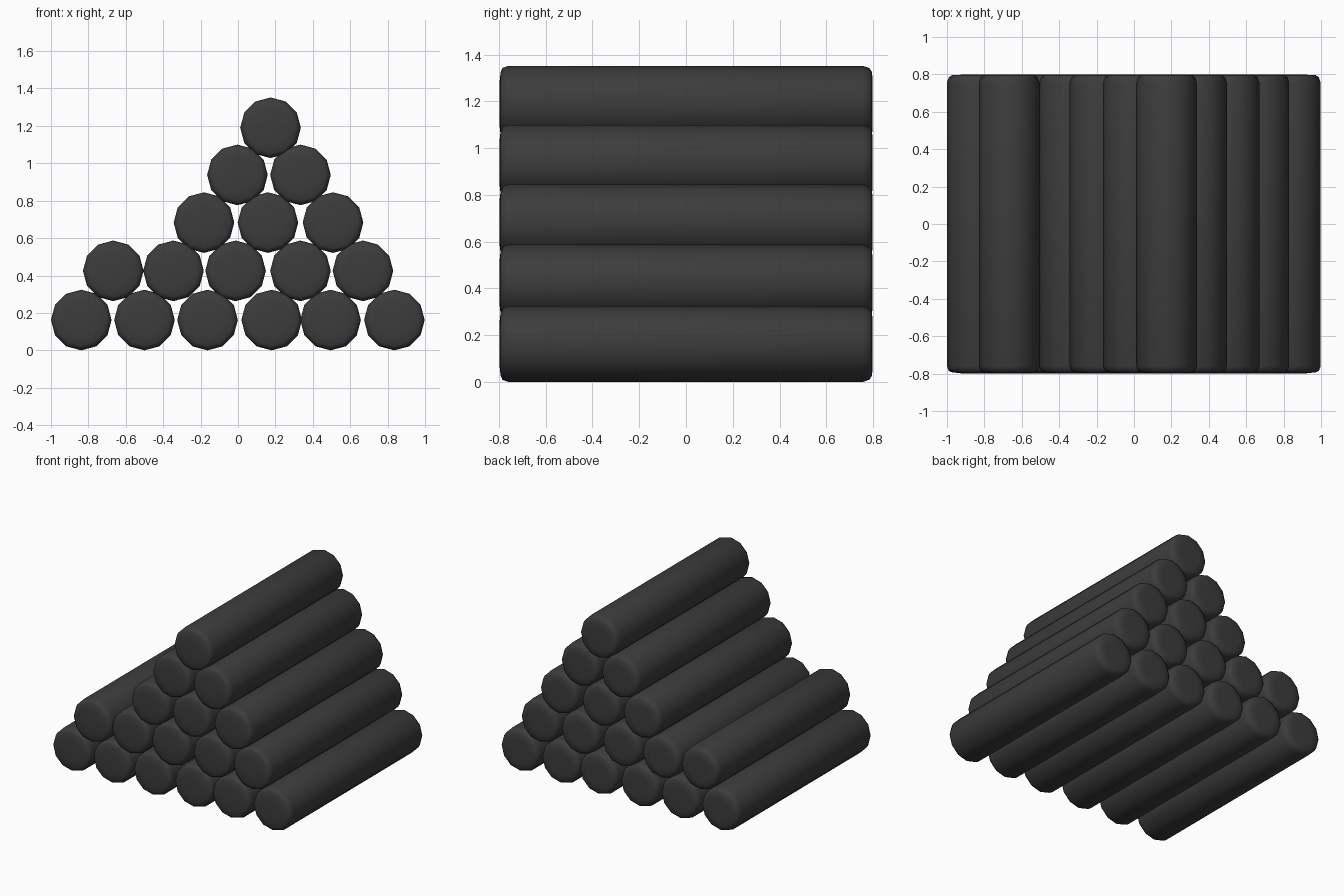
import bpy, bmesh, math

if "Cube" in bpy.data.objects:
    bpy.data.objects.remove(bpy.data.objects["Cube"])

SIDES = 12
# (radius, y) stations from front cap to back cap
PROFILE = [(0.09, -0.798), (0.135, -0.793), (0.153, -0.785), (0.162, -0.76),
           (0.162, 0.757), (0.152, 0.785), (0.135, 0.796), (0.09, 0.798)]

# Rows of the stack: height, then log centres
ROWS = [
    (0.162, [-0.838, -0.50, -0.163, 0.18, 0.495, 0.836]),
    (0.425, [-0.667, -0.345, -0.013, 0.334, 0.668]),
    (0.683, [-0.182, 0.16, 0.508]),
    (0.938, [-0.003, 0.334]),
    (1.190, [0.174]),
]

bark = bpy.data.materials.new("dark_bark")
bark.diffuse_color = (0.045, 0.045, 0.045, 1)
bark.use_nodes = True
bark.node_tree.nodes["Principled BSDF"].inputs["Base Color"].default_value = bark.diffuse_color


def log_mesh():
    bm = bmesh.new()
    rings = []
    for r, y in PROFILE:
        rings.append([bm.verts.new((r * math.cos(2 * math.pi * i / SIDES), y,
                                    r * math.sin(2 * math.pi * i / SIDES)))
                      for i in range(SIDES)])
    for a, b in zip(rings, rings[1:]):
        for i in range(SIDES):
            j = (i + 1) % SIDES
            bm.faces.new((a[i], a[j], b[j], b[i]))
    # end caps
    bm.faces.new(rings[0])
    bm.faces.new(rings[-1])
    bmesh.ops.recalc_face_normals(bm, faces=bm.faces)
    for f in bm.faces:
        f.smooth = True
    me = bpy.data.meshes.new("log")
    bm.to_mesh(me)
    bm.free()
    me.materials.append(bark)
    return me


# Stack the logs
mesh = log_mesh()
for row, (z, xs) in enumerate(ROWS, 1):
    for n, x in enumerate(xs, 1):
        ob = bpy.data.objects.new(f"log_row{row}_{n}", mesh)
        ob.location = (x, 0, z)
        bpy.context.collection.objects.link(ob)
